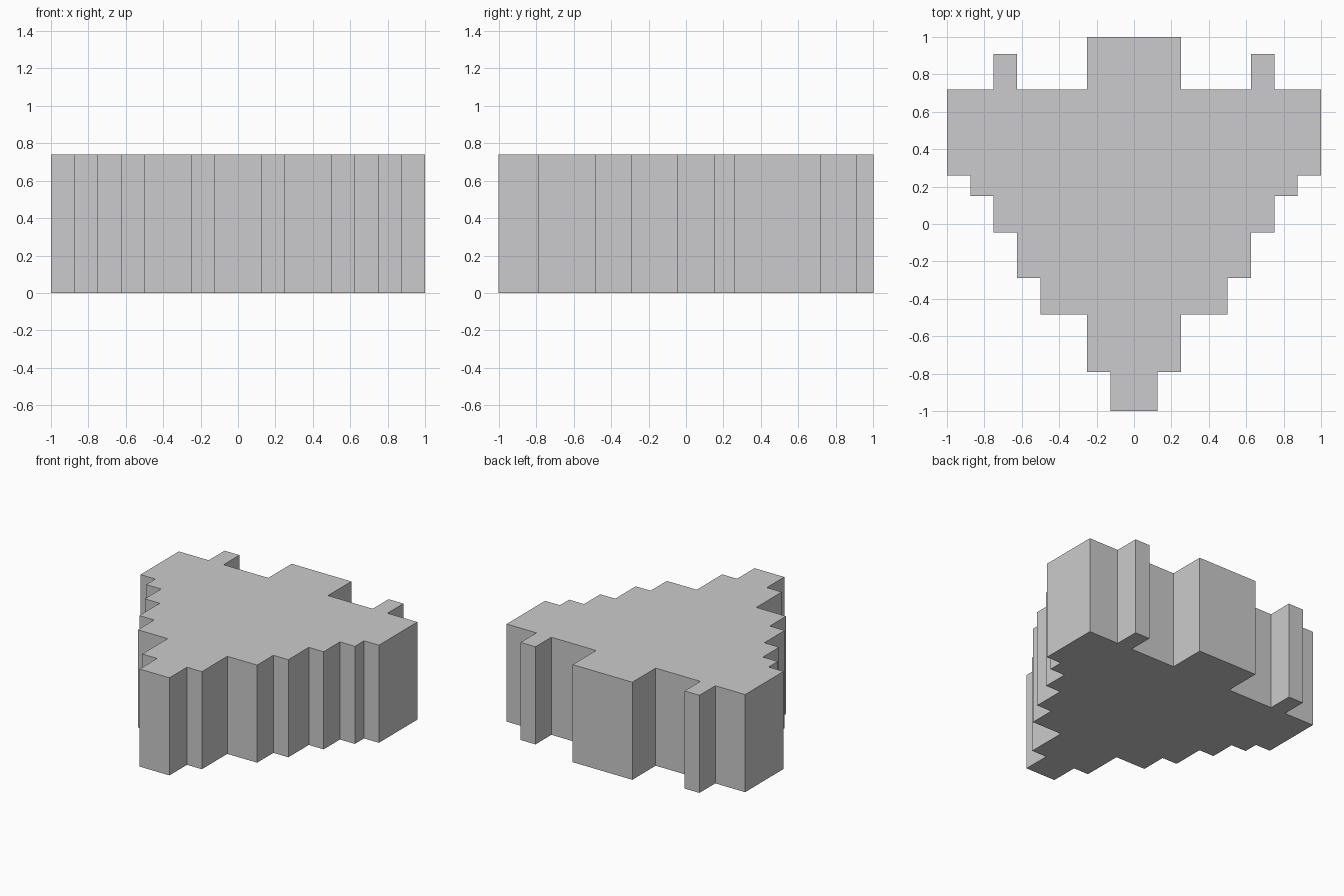
import bpy, bmesh

if "Cube" in bpy.data.objects:
    bpy.data.objects.remove(bpy.data.objects["Cube"])

HEIGHT = 0.74

# Right half of the stepped outline, from the front tip to the back tab
half = [(0.125, -1.0), (0.125, -0.79), (0.25, -0.79), (0.25, -0.485),
        (0.5, -0.485), (0.5, -0.29), (0.625, -0.29), (0.625, -0.045),
        (0.75, -0.045), (0.75, 0.15), (0.875, 0.15), (0.875, 0.26),
        (1.0, 0.26), (1.0, 0.72), (0.75, 0.72), (0.75, 0.91),
        (0.625, 0.91), (0.625, 0.72), (0.25, 0.72), (0.25, 1.0)]
outline = half + [(-x, y) for x, y in reversed(half)]

# Stepped block: one outline face extruded upward
bm = bmesh.new()
base = bm.faces.new([bm.verts.new((x, y, 0)) for x, y in outline])
top = bmesh.ops.extrude_face_region(bm, geom=[base], use_keep_orig=True)
top_verts = [g for g in top["geom"] if isinstance(g, bmesh.types.BMVert)]
bmesh.ops.translate(bm, verts=top_verts, vec=(0, 0, HEIGHT))
bmesh.ops.recalc_face_normals(bm, faces=bm.faces)

mesh = bpy.data.meshes.new("stepped_block")
bm.to_mesh(mesh)
bm.free()
block = bpy.data.objects.new("stepped_block", mesh)
bpy.context.collection.objects.link(block)

# Plain light grey
grey = bpy.data.materials.new("light_grey")
grey.diffuse_color = (0.6, 0.6, 0.61, 1)
grey.use_nodes = True
grey.node_tree.nodes["Principled BSDF"].inputs["Base Color"].default_value = grey.diffuse_color
mesh.materials.append(grey)
